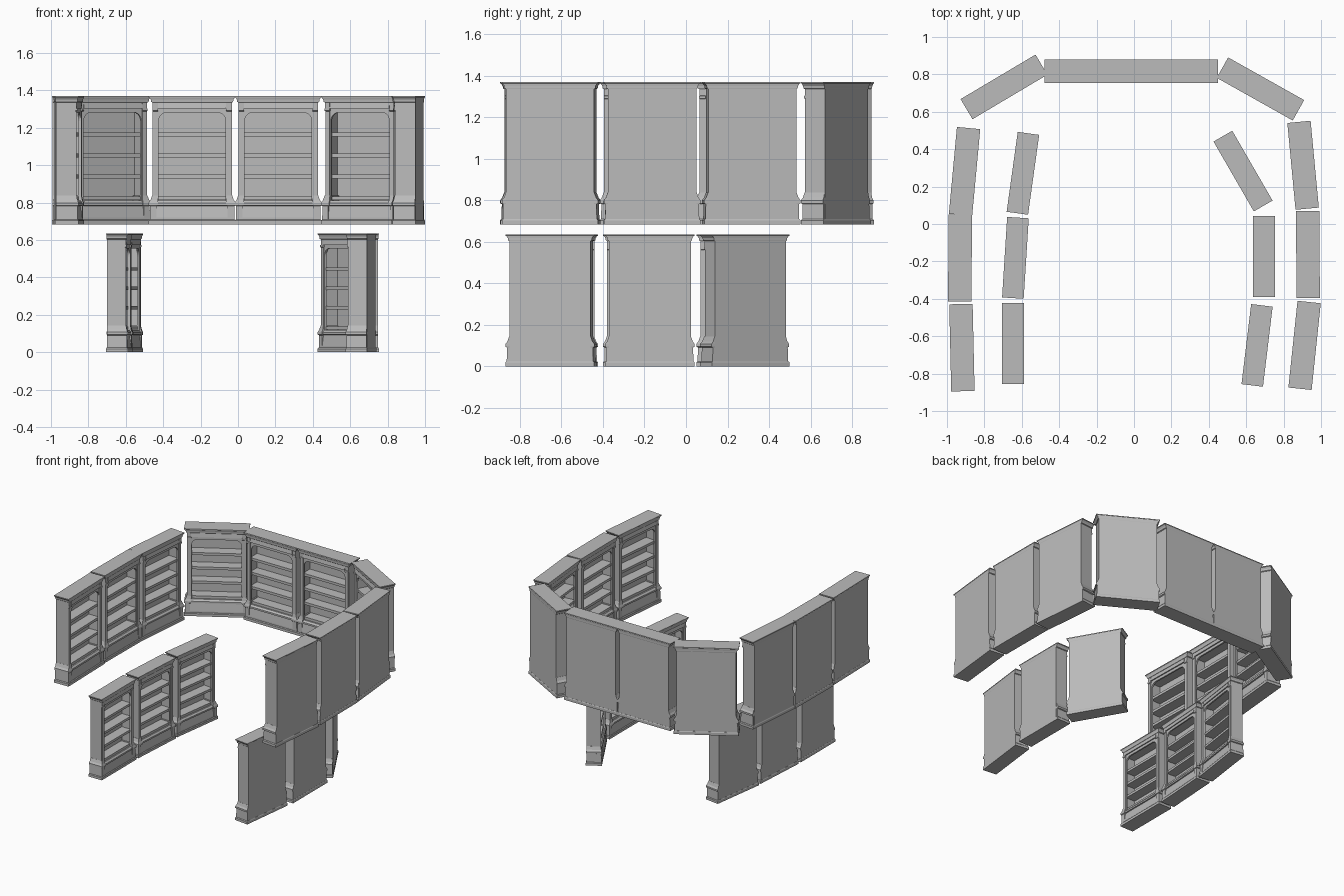
import bpy, bmesh
from math import radians, sin, cos, pi
from mathutils import Matrix, Vector


def finish(bm, name):
    bmesh.ops.recalc_face_normals(bm, faces=bm.faces)
    mesh = bpy.data.meshes.new(name)
    bm.to_mesh(mesh)
    bm.free()
    mesh.materials.append(grey)
    return mesh


def box(bm, x0, x1, y0, y1, z0, z1):
    stack(bm, [(z0, x0, x1, y0, y1), (z1, x0, x1, y0, y1)])


def stack(bm, rows):
    """Solid lofted through rectangles (z, x0, x1, y0, y1)."""
    rings = [[bm.verts.new(p) for p in
              ((a, c, z), (b, c, z), (b, d, z), (a, d, z))] for z, a, b, c, d in rows]
    for lo, hi in zip(rings, rings[1:]):
        for i in range(4):
            j = (i + 1) % 4
            bm.faces.new((lo[i], lo[j], hi[j], hi[i]))
    bm.faces.new(rings[0][::-1])
    bm.faces.new(rings[-1])


def both_sides(bm, rows):
    stack(bm, rows)
    stack(bm, [(z, -b, -a, c, d) for z, a, b, c, d in rows])


grey = bpy.data.materials.new("dark_grey")
grey.diffuse_color = (0.5, 0.5, 0.5, 1)
W = 0.213          # half width of the case
OPEN = 0.179       # half width of the opening
parts = []

# carcass: back panel, two sides, top board
bm = bmesh.new()
box(bm, -W, W, 0.046, 0.059, 0.02, 0.67)
both_sides(bm, [(0.02, 0.192, W, -0.040, 0.046), (0.67, 0.192, W, -0.040, 0.046)])
box(bm, -0.192, 0.192, -0.040, 0.046, 0.61, 0.67)
parts.append(("carcass", finish(bm, "carcass")))

# face frame with rounded upper corners
bm = bmesh.new()
r, top, low = 0.045, 0.599, 0.10
pts = [(-W, low), (-W, 0.665), (W, 0.665), (W, low), (OPEN, low)]
arc = [(OPEN - r + r * cos(i * pi / 12), top - r + r * sin(i * pi / 12)) for i in range(7)]
pts += arc + [(-x, z) for x, z in arc[::-1]] + [(-OPEN, low)]
face = bm.faces.new([bm.verts.new((x, -0.047, z)) for x, z in pts])
ext = bmesh.ops.extrude_face_region(bm, geom=[face])
bmesh.ops.translate(bm, vec=(0, 0.012, 0),
                    verts=[v for v in ext["geom"] if isinstance(v, bmesh.types.BMVert)])
parts.append(("face_frame", finish(bm, "face_frame")))

# shelves and cabinet floor
bm = bmesh.new()
for z in (0.140, 0.257, 0.369, 0.481):
    box(bm, -0.193, 0.193, -0.038, 0.047, z - 0.010, z + 0.010)
parts.append(("shelves", finish(bm, "shelves")))

# pilasters with small capitals
bm = bmesh.new()
both_sides(bm, [(0.14, 0.184, 0.210, -0.052, -0.044), (0.605, 0.184, 0.210, -0.052, -0.044),
                (0.608, 0.182, W, -0.056, -0.038), (0.62, 0.182, W, -0.056, -0.038),
                (0.621, 0.184, W, -0.052, -0.038), (0.66, 0.184, W, -0.052, -0.038)])
parts.append(("pilasters", finish(bm, "pilasters")))

# plinth: foot strip, sloping front panel, top moulding
bm = bmesh.new()
stack(bm, [(0, -0.233, 0.233, -0.0625, 0.0625), (0.020, -0.233, 0.233, -0.0625, 0.0625),
           (0.026, -0.228, 0.228, -0.058, 0.060)])
stack(bm, [(0.02, -0.20, 0.20, -0.056, 0.05), (0.037, -0.20, 0.20, -0.056, 0.05),
           (0.10, -0.20, 0.20, -0.047, 0.05), (0.102, -0.20, 0.20, -0.057, 0.05),
           (0.115, -0.20, 0.20, -0.057, 0.05), (0.128, -0.20, 0.20, -0.046, 0.05)])
parts.append(("plinth", finish(bm, "plinth")))

# corner pedestals with flared moulding
bm = bmesh.new()
both_sides(bm, [(0.02, 0.190, 0.227, -0.058, 0.058), (0.098, 0.190, 0.225, -0.057, 0.058),
                (0.102, 0.182, 0.233, -0.0625, 0.059), (0.116, 0.182, 0.233, -0.0625, 0.059),
                (0.130, 0.182, 0.223, -0.057, 0.058), (0.155, 0.183, 0.214, -0.052, 0.058)])
parts.append(("pedestals", finish(bm, "pedestals")))

# cornice: tilted frieze panel and stepped crown
bm = bmesh.new()
stack(bm, [(0.620, -0.182, 0.182, -0.056, -0.040), (0.657, -0.182, 0.182, -0.050, -0.040)])
stack(bm, [(0.652, -0.214, 0.214, -0.053, 0.059), (0.656, -0.219, 0.219, -0.056, 0.060),
           (0.668, -0.221, 0.221, -0.057, 0.060), (0.678, -0.228, 0.228, -0.060, 0.061),
           (0.680, -0.233, 0.233, -0.0625, 0.0625), (0.687, -0.233, 0.233, -0.0625, 0.0625)])
parts.append(("cornice", finish(bm, "cornice")))

# bookcase positions: x, y, turn in degrees
upper = [(-0.906, 0.281, 84.7), (-0.930, -0.182, 89.5), (-0.920, -0.661, 91.3),
         (-0.695, 0.733, 30.7), (-0.245, 0.816, 0), (0.215, 0.816, 0),
         (0.676, 0.722, -29.3), (0.904, 0.314, -84.6), (0.930, -0.163, -89.7),
         (0.912, -0.649, -96)]
lower = [(-0.594, 0.271, 82.1), (-0.634, -0.181, 86.4), (-0.647, -0.639, 90),
         (0.583, 0.283, -60), (0.695, -0.174, -90), (0.658, -0.649, -96.9)]

for tier, spots, z, s in (("upper", upper, 0.683, 1.0), ("lower", lower, 0.0, 0.925)):
    for n, (x, y, a) in enumerate(spots, 1):
        m = Matrix.Translation(Vector((x, y, z))) @ Matrix.Rotation(radians(a), 4, 'Z') @ Matrix.Scale(s, 4)
        for name, mesh in parts:
            ob = bpy.data.objects.new(f"{tier}_bookcase_{n}_{name}", mesh)
            ob.matrix_world = m
            bpy.context.collection.objects.link(ob)
